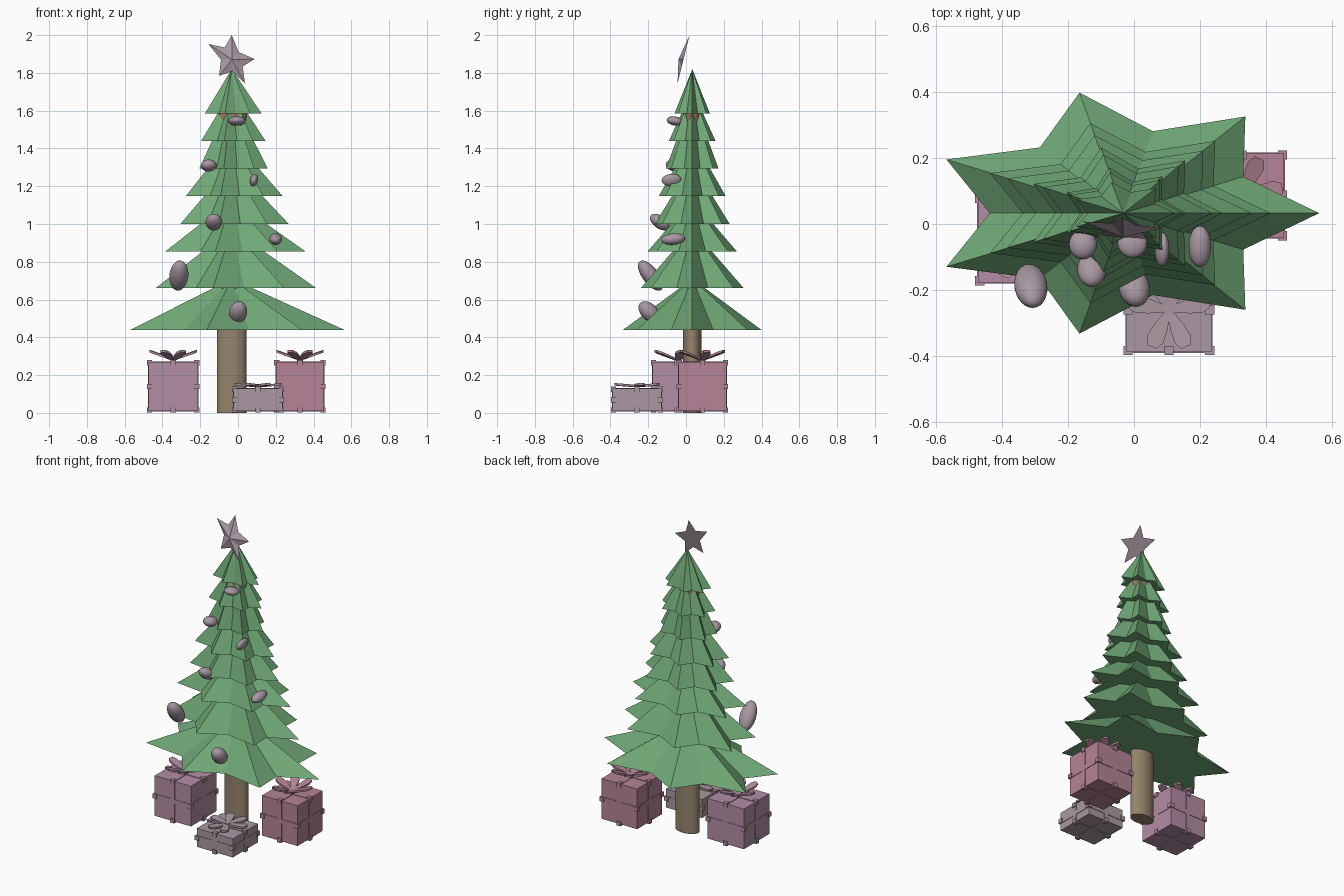
import bpy, bmesh, math
from mathutils import Vector, Matrix

if "Cube" in bpy.data.objects:
    bpy.data.objects.remove(bpy.data.objects["Cube"])

CX, CY = -0.033, 0.033  # tree axis

def material(name, rgb):
    m = bpy.data.materials.new(name)
    m.diffuse_color = (*rgb, 1)
    m.use_nodes = True
    m.node_tree.nodes["Principled BSDF"].inputs["Base Color"].default_value = m.diffuse_color
    return m

GREEN = material("needles", (0.16, 0.39, 0.18))
BROWN = material("bark", (0.30, 0.23, 0.15))
INNER = material("inner_bark", (0.33, 0.17, 0.11))
SILVER = material("ornament", (0.39, 0.31, 0.36))
MAUVE = material("mauve_wrap", (0.45, 0.27, 0.37))
PINK = material("pink_wrap", (0.46, 0.23, 0.31))
PALE = material("pale_wrap", (0.41, 0.31, 0.36))

def finish(bm, name, mat, smooth=False):
    bmesh.ops.recalc_face_normals(bm, faces=bm.faces)
    me = bpy.data.meshes.new(name)
    bm.to_mesh(me)
    bm.free()
    ob = bpy.data.objects.new(name, me)
    bpy.context.collection.objects.link(ob)
    me.materials.append(mat)
    if smooth:
        bpy.context.view_layer.objects.active = ob
        bpy.ops.object.select_all(action='DESELECT')
        ob.select_set(True)
        bpy.ops.object.shade_smooth_by_angle(angle=math.radians(40))
    return ob

# Trunk: oval column, upper part hidden inside the branches
def column(name, z0, z1, mat):
    bm = bmesh.new()
    M = Matrix.Translation((CX, CY, (z0 + z1) / 2)) @ Matrix.Diagonal((0.079, 0.05, 1, 1))
    bmesh.ops.create_cone(bm, cap_ends=True, segments=32, radius1=1, radius2=1, depth=z1 - z0, matrix=M)
    finish(bm, name, mat, True)

column("trunk", 0, 0.6, BROWN)
column("inner_trunk", 0.6, 1.6, INNER)

# Branch tiers: seven-pointed star cones (base z, apex z, x radius, y radius)
TIERS = [(0.44, 0.71, 0.595, 0.375), (0.66, 0.975, 0.448, 0.28), (0.855, 1.13, 0.39, 0.242),
         (1.0, 1.32, 0.302, 0.204), (1.147, 1.46, 0.27, 0.182), (1.293, 1.67, 0.191, 0.143),
         (1.439, 1.71, 0.18, 0.127), (1.585, 1.82, 0.158, 0.096)]
for n, (z0, z1, rx, ry) in enumerate(TIERS):
    bm = bmesh.new()
    ring = []
    for k in range(14):
        a, f = k * math.pi / 7, (0.68 if k % 2 else 1)
        ring.append(bm.verts.new((CX + f * rx * math.cos(a), CY + f * ry * math.sin(a), z0)))
    top = bm.verts.new((CX, CY, z1))
    for k in range(14):
        bm.faces.new((ring[k], ring[(k + 1) % 14], top))
    bm.faces.new(ring[::-1])
    finish(bm, f"branch_tier_{n + 1}", GREEN)

# Star topper: leaning, flat back and ridged front
tips = [Vector(p) for p in ((-0.033, 2.0), (-0.157, 1.953), (-0.10, 1.785), (0.037, 1.745), (0.088, 1.873))]
mid = sum(tips, Vector((0, 0))) / 5
outline = []
for k in range(5):
    outline += [tips[k], mid + ((tips[k] + tips[(k + 1) % 5]) / 2 - mid) * 0.6]
bm = bmesh.new()
ring = [bm.verts.new((p.x, -0.013 + 0.25 * (p.y - mid.y), p.y)) for p in outline]
peak = bm.verts.new((mid.x, -0.04, mid.y))
for k in range(10):
    bm.faces.new((ring[k], ring[(k + 1) % 10], peak))
bm.faces.new(ring[::-1])
finish(bm, "star_topper", SILVER)

# Baubles: stretched balls (position, radii, tilt about x, roll about y)
BAUBLES = [((-0.005, -0.058, 1.545), (0.045, 0.045, 0.024), -10, 0),
           ((-0.155, -0.062, 1.31), (0.042, 0.046, 0.031), -12, 0),
           ((0.085, -0.077, 1.233), (0.021, 0.052, 0.033), 5, 15),
           ((-0.128, -0.138, 1.01), (0.044, 0.06, 0.034), -35, 0),
           ((0.2, -0.068, 0.92), (0.034, 0.063, 0.03), 5, 0),
           ((-0.313, -0.188, 0.727), (0.05, 0.095, 0.043), -53, 6),
           ((0.001, -0.193, 0.533), (0.047, 0.07, 0.044), -45, 10)]
for n, (loc, rad, tilt, roll) in enumerate(BAUBLES):
    bm = bmesh.new()
    M = (Matrix.Translation(loc) @ Matrix.Rotation(math.radians(roll), 4, 'Y')
         @ Matrix.Rotation(math.radians(tilt), 4, 'X') @ Matrix.Diagonal((*rad, 1)))
    bmesh.ops.create_uvsphere(bm, u_segments=24, v_segments=16, radius=1, matrix=M)
    finish(bm, f"bauble_{n + 1}", SILVER, True)

# Presents: box, ribbon bands, folded ribbon edges and a bow
def add_box(bm, c, s):
    bmesh.ops.create_cube(bm, size=1, matrix=Matrix.Translation(c) @ Matrix.Diagonal((*s, 1)))

def present(name, x, y, size, z0, z1, mat):
    c = Vector((x, y, (z0 + z1) / 2))
    dim = Vector((size, size, z1 - z0))
    bm = bmesh.new()
    add_box(bm, c, dim)
    finish(bm, name + "_box", mat)
    bm = bmesh.new()
    w = 0.028
    for axis in range(3):
        s = dim + Vector((0.006, 0.006, 0.006))
        s[axis] = w
        add_box(bm, c, s)
        u, v = (axis + 1) % 3, (axis + 2) % 3
        for su in (-1, 1):
            for sv in (-1, 1):
                p = c.copy()
                p[u] += su * (dim[u] / 2 - 0.005)
                p[v] += sv * (dim[v] / 2 - 0.005)
                add_box(bm, p, (w, w, w))
    finish(bm, name + "_ribbon", mat)
    # bow petals rise outward from the knot
    bm = bmesh.new()
    rise = 0.045 if z1 > 0.2 else 0.01
    add_box(bm, (x, y, z1 + 0.012), (0.03, 0.03, 0.02))
    shape = [(0.005, 0.008), (0.06, 0.022), (0.1, 0.027), (0.124, 0.015)]
    pts = shape + [(r, -t) for r, t in reversed(shape)]
    for deg in (10, 65, 115, 170, 245, 295):
        R = Matrix.Rotation(math.radians(deg), 3, 'Z')
        low, high = [], []
        for r, t in pts:
            q = R @ Vector((r, t, 0)) + Vector((x, y, z1 + 0.005 + rise * r / 0.124))
            low.append(bm.verts.new(q))
            high.append(bm.verts.new(q + Vector((0, 0, 0.012))))
        bm.faces.new(low[::-1])
        bm.faces.new(high)
        for k in range(8):
            j = (k + 1) % 8
            bm.faces.new((low[k], low[j], high[j], high[k]))
    finish(bm, name + "_bow", mat)

present("left_present", -0.343, -0.047, 0.26, 0.01, 0.27, MAUVE)
present("right_present", 0.328, 0.087, 0.255, 0.01, 0.27, PINK)
present("front_present", 0.106, -0.26, 0.258, 0.01, 0.13, PALE)
